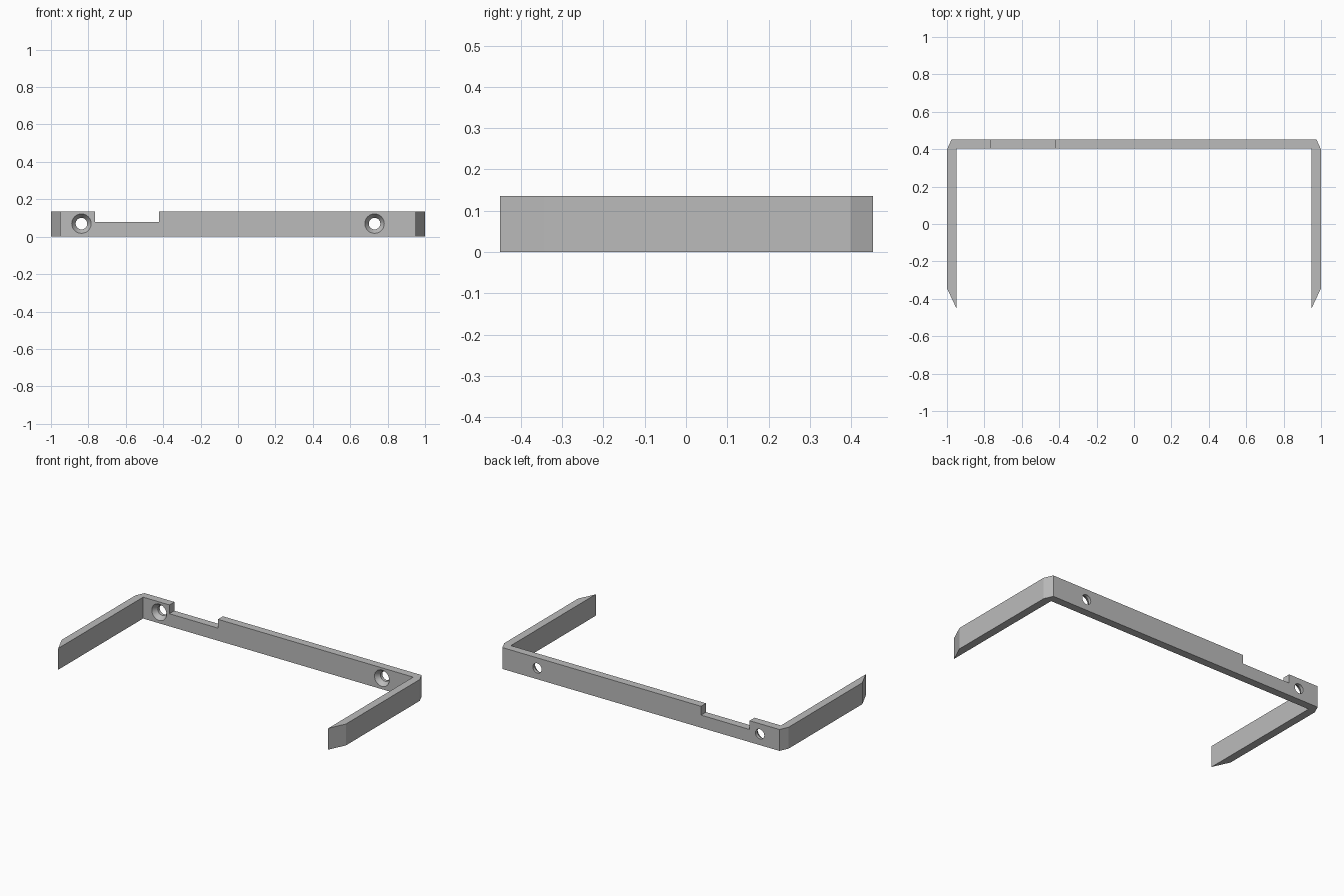
import bpy, bmesh, math
from mathutils import Matrix, Vector

if "Cube" in bpy.data.objects:
    bpy.data.objects.remove(bpy.data.objects["Cube"], do_unlink=True)

HEIGHT, BACK, INNER = 0.136, 0.453, 0.403

grey = bpy.data.materials.new("plain grey")
grey.use_nodes = True
grey.diffuse_color = (0.5, 0.5, 0.5, 1)
grey.node_tree.nodes["Principled BSDF"].inputs["Base Color"].default_value = (0.5, 0.5, 0.5, 1)


def make_object(name, bm):
    bmesh.ops.recalc_face_normals(bm, faces=bm.faces)
    mesh = bpy.data.meshes.new(name)
    bm.to_mesh(mesh)
    bm.free()
    mesh.materials.append(grey)
    obj = bpy.data.objects.new(name, mesh)
    bpy.context.collection.objects.link(obj)
    return obj


def cut(target, cutter):
    cutter.hide_render = True
    cutter.hide_set(True)
    mod = target.modifiers.new(cutter.name, 'BOOLEAN')
    mod.operation, mod.solver, mod.object = 'DIFFERENCE', 'EXACT', cutter


def screw_hole_cutter(name, x, z):
    # Bore with a conical countersink, revolved about the y axis
    bm = bmesh.new()
    profile = [(0, INNER - 0.02), (0.052, INNER - 0.02), (0.052, INNER),
               (0.031, INNER + 0.03), (0.031, BACK + 0.02), (0, BACK + 0.02)]
    verts = [bm.verts.new((x + r, y, z)) for r, y in profile]
    edges = [bm.edges.new(pair) for pair in zip(verts, verts[1:])]
    bmesh.ops.spin(bm, geom=verts + edges, cent=(x, 0, z), axis=(0, 1, 0),
                   angle=math.tau, steps=32)
    bmesh.ops.remove_doubles(bm, verts=bm.verts, dist=1e-5)
    return make_object(name, bm)


# U-shaped bracket: half outline mirrored, then extruded upward
half = [(0.975, BACK), (1, 0.398), (1, -0.343), (0.95, -0.45), (0.95, INNER)]
outline = half + [(-x, y) for x, y in reversed(half)]
bm = bmesh.new()
base = bm.faces.new([bm.verts.new((x, y, 0)) for x, y in outline])
top = bmesh.ops.extrude_face_region(bm, geom=[base])["geom"]
bmesh.ops.translate(bm, verts=[v for v in top if isinstance(v, bmesh.types.BMVert)],
                    vec=(0, 0, HEIGHT))
bracket = make_object("bracket", bm)

# Notch in the top edge of the back bar
bm = bmesh.new()
place = Matrix.Translation(Vector((-0.594, 0.43, 0.18))) @ Matrix.Diagonal((0.342, 0.2, 0.2, 1))
bmesh.ops.create_cube(bm, size=1, matrix=place)
cut(bracket, make_object("notch_cutter", bm))

# Screw holes
for name, x in (("right_hole_cutter", -0.837), ("left_hole_cutter", 0.73)):
    cut(bracket, screw_hole_cutter(name, x, 0.07))

# Bake the cuts and drop the cutters
bpy.context.view_layer.update()
graph = bpy.context.evaluated_depsgraph_get()
baked = bpy.data.meshes.new_from_object(bracket.evaluated_get(graph))
cutters = [mod.object for mod in bracket.modifiers]
bracket.modifiers.clear()
bracket.data = baked
for cutter in cutters:
    bpy.data.objects.remove(cutter, do_unlink=True)

# Smooth only the hole walls
for face in baked.polygons:
    c = face.center
    face.use_smooth = any(math.hypot(c.x - x, c.z - 0.07) < 0.055 and abs(face.normal.y) < 0.95
                          for x in (-0.837, 0.73))
bpy.ops.object.select_all(action='DESELECT')
bracket.select_set(True)
bpy.context.view_layer.objects.active = bracket
baked.set_sharp_from_angle(angle=math.radians(20))
